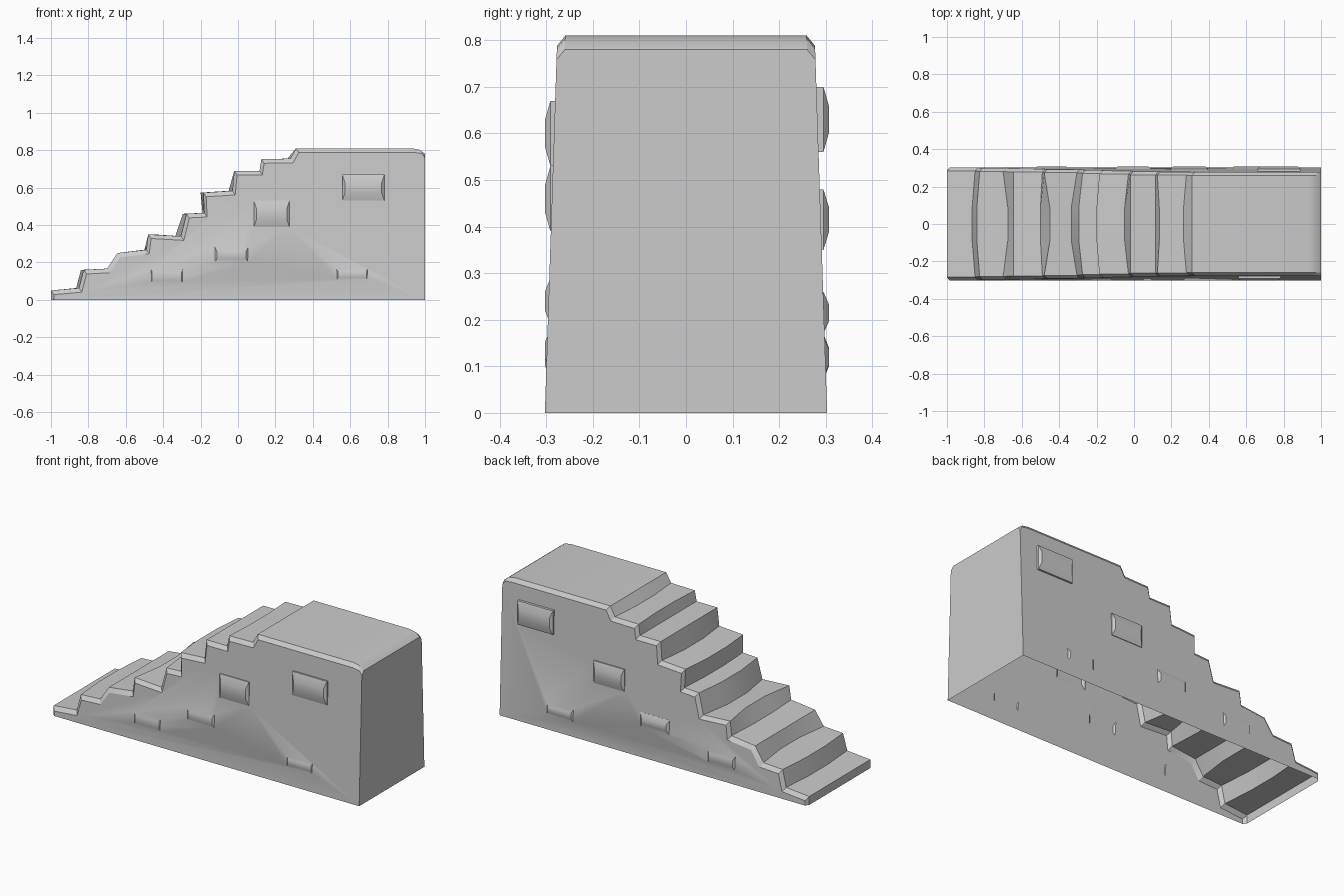
import bpy
import bmesh
import math

default = bpy.data.objects.get("Cube")
if default:
    bpy.data.objects.remove(default, do_unlink=True)

stone = bpy.data.materials.new("pale_grey_stone")
stone.use_nodes = True
GREY = (0.6, 0.6, 0.6, 1)
stone.diffuse_color = GREY
stone.node_tree.nodes["Principled BSDF"].inputs["Base Color"].default_value = GREY


def wall_y(z):
    """Half width of the tapering body at height z."""
    return 0.303 - 0.033 * z


def make_object(name, bm):
    bmesh.ops.recalc_face_normals(bm, faces=bm.faces)
    mesh = bpy.data.meshes.new(name)
    bm.to_mesh(mesh)
    bm.free()
    mesh.materials.append(stone)
    obj = bpy.data.objects.new(name, mesh)
    bpy.context.collection.objects.link(obj)
    return obj


# Stair outline: x, z, and how far the worn middle of the edge shifts in x
PROFILE = [
    (-1, 0, 0), (-1, .05, 0),
    (-.85, .063, -.015), (-.825, .16, -.015),
    (-.70, .167, .025), (-.645, .25, 0),
    (-.49, .268, -.01), (-.48, .35, .03),
    (-.305, .34, -.03), (-.275, .46, -.02),
    (-.18, .465, -.01), (-.185, .573, -.015),
    (-.03, .583, -.02), (-.02, .69, 0),
    (.115, .69, 0), (.125, .752, .01),
    (.28, .755, -.015), (.31, .81, 0),
    (.93, .81, 0), (.97, .803, 0), (1, .78, 0),
    (1, 0, 0),
]

# Body: lateral rows along the outline with a chamfer at both side walls
bm = bmesh.new()
rows = []
for x, z, shift in PROFILE:
    side_x = min(x + 0.015, 1.0)
    side_z = max(z - 0.022, 0.0)
    half = wall_y(side_z)
    right = [(side_x, half, side_z), (x, half - 0.018, z), (x + shift, 0.09, z)]
    points = [(px, -py, pz) for px, py, pz in right] + right[::-1]
    rows.append([bm.verts.new(p) for p in points])
for a, b in zip(rows, rows[1:]):
    for i in range(len(a) - 1):
        bm.faces.new((a[i], a[i + 1], b[i + 1], b[i]))
bm.faces.new([row[0] for row in rows])
bm.faces.new([row[-1] for row in rows])
bm.faces.new(rows[0] + rows[-1][::-1])
body = make_object("staircase", bm)


# Raised bricks: bulging blocks that grow out of the side walls
def add_brick(bm, side, x, z, w, h, out):
    edge = out - 0.012
    section = [(0.25, -.5, 0), (edge, -.5, 0), (out, -.2, .014),
               (out, .2, .014), (edge, .5, 0), (0.25, .5, 0)]
    ends = []
    for s in (-1, 1):
        ends.append([bm.verts.new((x + s * (w / 2 - inset), side * y, z + k * h))
                     for y, k, inset in section])
    a, b = ends
    n = len(section)
    for i in range(n):
        j = (i + 1) % n
        bm.faces.new((a[i], a[j], b[j], b[i]))
    for end in ends:
        # split each end so the dished part stays clean
        bm.faces.new((end[0], end[1], end[4], end[5]))
        bm.faces.new(end[1:5])


FRONT_BRICKS = [(.67, .60, .225, .14), (.18, .46, .19, .14), (-.035, .24, .185, .10),
                (-.38, .125, .185, .11), (.61, .135, .18, .085)]
BACK_BRICKS = [(.775, .63, .23, .14), (.295, .415, .20, .13), (-.005, .215, .19, .09),
               (-.44, .12, .185, .10), (.61, .12, .18, .085)]
bm = bmesh.new()
for brick in FRONT_BRICKS:
    add_brick(bm, -1, *brick, 0.303)
for brick in BACK_BRICKS:
    add_brick(bm, 1, *brick, 0.307)
bricks = make_object("raised_bricks", bm)
bricks.hide_render = True

# Join the bricks into the wall as one skin
union = body.modifiers.new("brick_union", "BOOLEAN")
union.operation = "UNION"
union.solver = "EXACT"
union.object = bricks
depsgraph = bpy.context.evaluated_depsgraph_get()
skin = bpy.data.meshes.new_from_object(body.evaluated_get(depsgraph))
body.modifiers.clear()
body.data = skin
bpy.data.objects.remove(bricks, do_unlink=True)

# Open the underside so the body is a hollow shell
bm = bmesh.new()
bm.from_mesh(skin)
floor = [f for f in bm.faces if all(v.co.z < 0.001 for v in f.verts)]
bmesh.ops.delete(bm, geom=floor, context="FACES")
bm.to_mesh(skin)
bm.free()

bpy.ops.object.select_all(action="DESELECT")
body.select_set(True)
bpy.context.view_layer.objects.active = body
bpy.ops.object.shade_smooth_by_angle(angle=math.radians(30))
